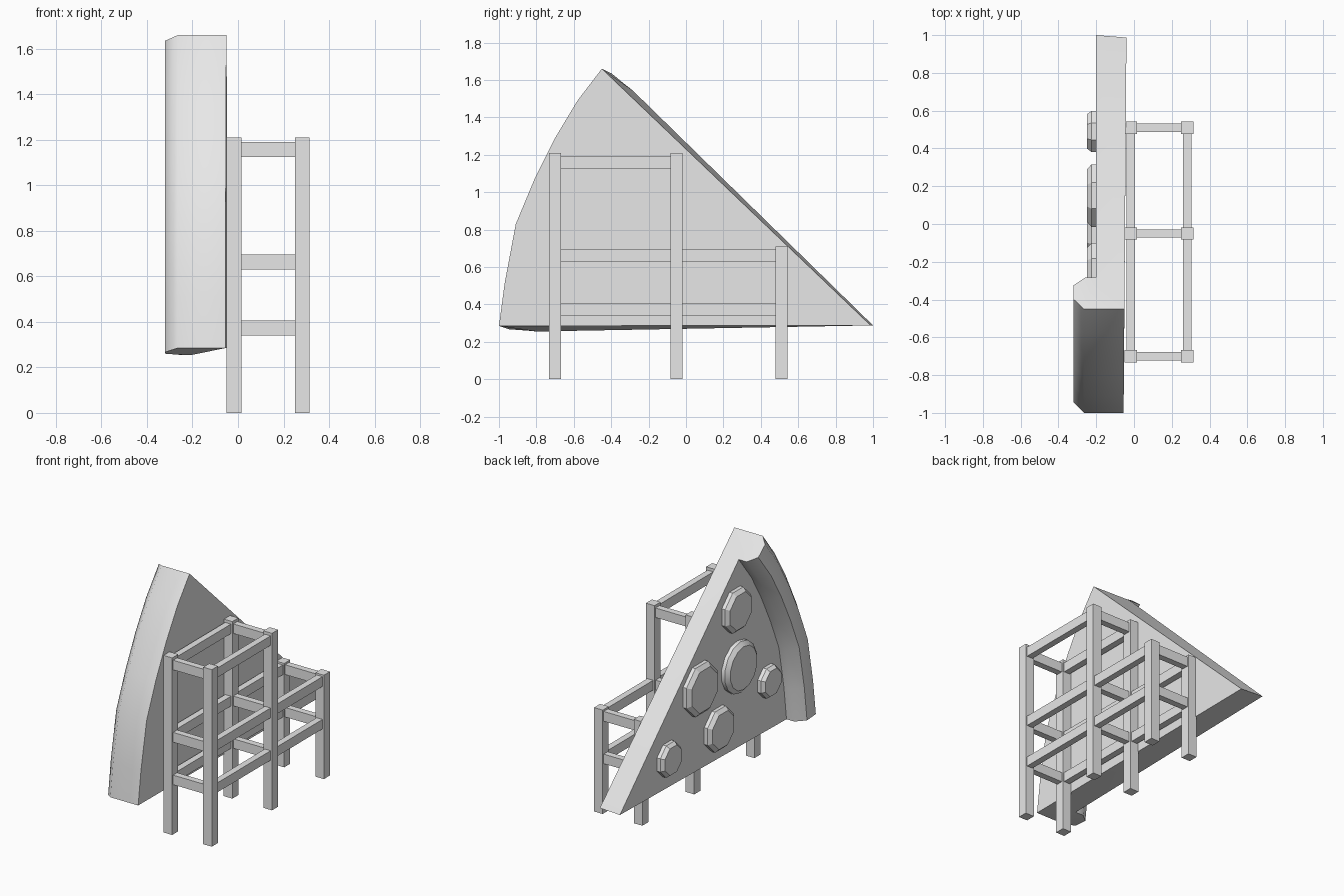
import bpy, bmesh, math
from mathutils import Vector

cube = bpy.data.objects.get("Cube")
if cube:
    bpy.data.objects.remove(cube)

grey = bpy.data.materials.new("plain_grey")
grey.use_nodes = True
grey.diffuse_color = (0.8, 0.8, 0.8, 1)
grey.node_tree.nodes["Principled BSDF"].inputs["Base Color"].default_value = (0.8, 0.8, 0.8, 1)


def finish(bm, name, smooth=None):
    bmesh.ops.recalc_face_normals(bm, faces=bm.faces)
    mesh = bpy.data.meshes.new(name)
    bm.to_mesh(mesh)
    bm.free()
    mesh.materials.append(grey)
    obj = bpy.data.objects.new(name, mesh)
    bpy.context.collection.objects.link(obj)
    if smooth:
        bpy.ops.object.select_all(action='DESELECT')
        obj.select_set(True)
        bpy.context.view_layer.objects.active = obj
        bpy.ops.object.shade_smooth_by_angle(angle=math.radians(smooth))
    return obj


def box(name, x0, x1, y0, y1, z0, z1):
    bm = bmesh.new()
    bmesh.ops.create_cube(bm, size=1)
    for v in bm.verts:
        v.co = (x1 if v.co.x > 0 else x0, y1 if v.co.y > 0 else y0, z1 if v.co.z > 0 else z0)
    return finish(bm, name)


# Slice: a crust profile swept along the outer arc, closed by a wedge to the tip
arc = [(-1, .285), (-.97, .51), (-.91, .83), (-.81, 1.07), (-.70, 1.29), (-.58, 1.49), (-.45, 1.66)]
# inward depth, x, sideways bulge at the two cut ends
profile = [(0, None, 0), (0, -.265, 0), (.055, -.32, .018), (.15, -.32, .025), (.2, -.26, .03), (.2, -.2, .03)]
tip = Vector((.99, .288))
bm = bmesh.new()
rings = []
for i, p in enumerate(arc):
    p = Vector(p)
    inward = (tip - p).normalized()
    side = Vector((-inward.y, inward.x))
    if side.y < 0:
        side = -side
    sign = {0: -1, len(arc) - 1: 1}.get(i, 0)
    ring = []
    for depth, x, bulge in profile:
        q = p + inward * depth + side * bulge * sign
        ring.append(bm.verts.new((-.0475 + .0075 * q.x if x is None else x, q.x, q.y)))
    rings.append(ring)
tip_back = bm.verts.new((-.04, tip.x - .003, tip.y))
tip_face = bm.verts.new((-.2, 1.0, tip.y))
for a, b in zip(rings, rings[1:]):
    for j in range(len(profile) - 1):
        bm.faces.new((a[j], a[j + 1], b[j + 1], b[j]))
for ring in (rings[0], rings[-1]):
    bm.faces.new(ring)
    bm.faces.new((ring[0], ring[-1], tip_face, tip_back))
bm.faces.new([r[0] for r in rings] + [tip_back])
bm.faces.new([r[-1] for r in rings] + [tip_face])
finish(bm, "slice_with_crust", 50)


# Round toppings: chamfered discs on the face of the slice
def topping(name, y, z, radius, sides=8, smooth=None):
    bm = bmesh.new()
    loops = []
    for x, r in ((-.19, radius), (-.225, radius), (-.248, radius * .84)):
        loops.append([bm.verts.new((x, y + r * math.cos((k + .5) * math.tau / sides),
                                    z + r * math.sin((k + .5) * math.tau / sides)))
                      for k in range(sides)])
    for a, b in zip(loops, loops[1:]):
        for k in range(sides):
            n = (k + 1) % sides
            bm.faces.new((a[k], a[n], b[n], b[k]))
    bm.faces.new(loops[0])
    bm.faces.new(loops[-1])
    finish(bm, name, smooth)


topping("topping_upper", -.24, 1.22, .15)
topping("topping_middle", -.27, .82, .175, 14, 40)
topping("topping_center", .15, .83, .18)
topping("topping_lower", -.05, .48, .15)
topping("topping_crust_side", -.59, .60, .11)
topping("topping_tip_side", .49, .48, .118)

# Support frame: three pairs of posts joined by rails
half = .0325
columns = (-.0175, .2825)
rows = [("front", -.70, 1.21), ("middle", -.05, 1.21), ("back", .51, .71)]
levels = [(.34, .405), (.63, .697), (1.125, 1.19)]
rail = .022
for row, y, top in rows:
    for side, x in zip(("right", "left"), columns):
        box(f"{row}_{side}_post", x - half, x + half, y - half, y + half, 0, top)
    for n, (z0, z1) in enumerate(levels):
        if z1 < top:
            box(f"{row}_cross_rail_{n}", columns[0], columns[1], y - rail, y + rail, z0, z1)
for (row, y0, top0), (_, y1, top1) in zip(rows, rows[1:]):
    for side, x in zip(("right", "left"), columns):
        for n, (z0, z1) in enumerate(levels):
            if z1 < min(top0, top1):
                box(f"{row}_{side}_long_rail_{n}", x - rail, x + rail, y0, y1, z0, z1)
